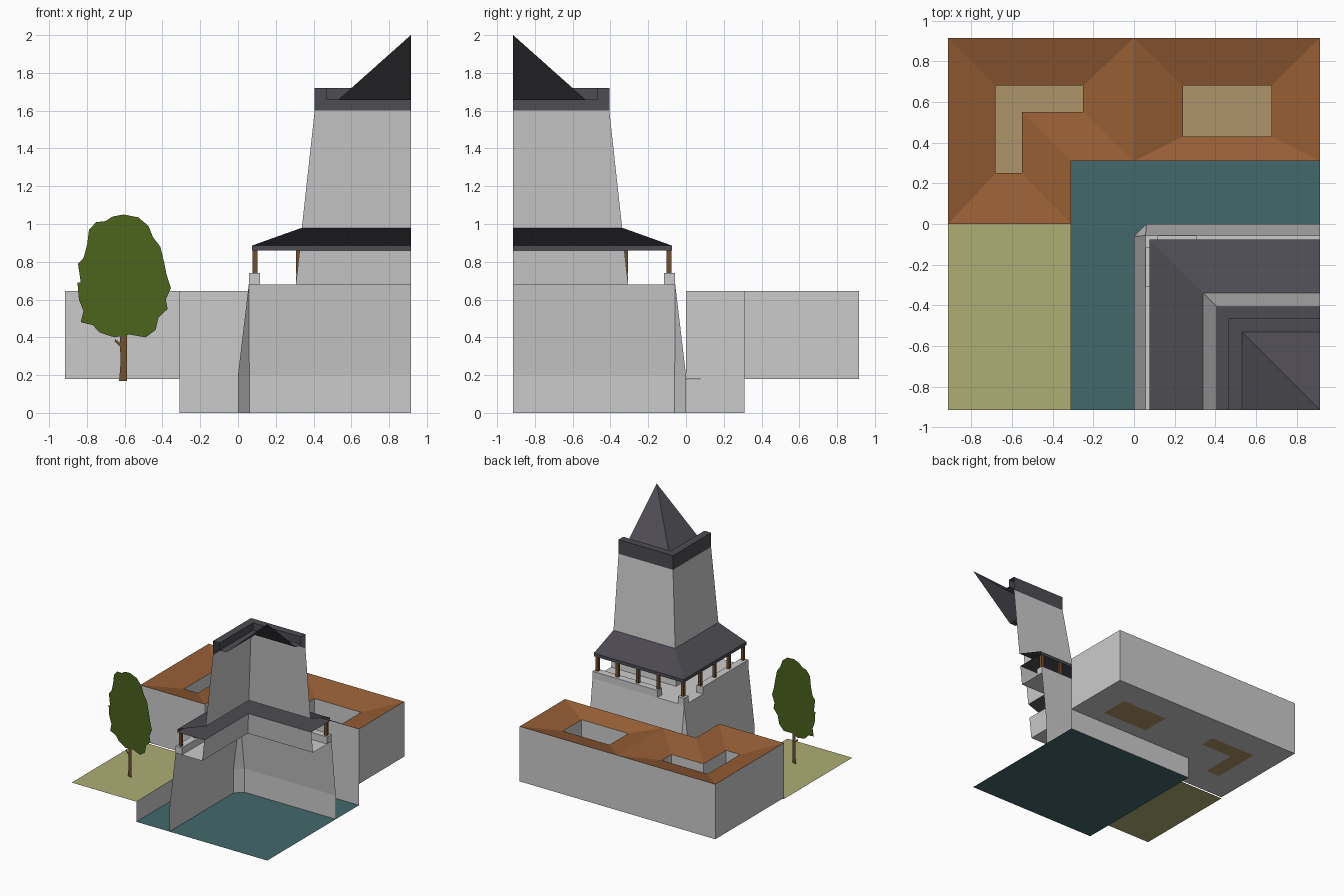
import bpy, bmesh, math
from mathutils import Vector

if "Cube" in bpy.data.objects:
    bpy.data.objects.remove(bpy.data.objects["Cube"])

E = 0.915          # half size of the square site
LOW, EAVE, DIP = 0.18, 0.645, 0.58


def mat(name, r, g, b):
    m = bpy.data.materials.new(name)
    m.diffuse_color = (r, g, b, 1)
    m.use_nodes = True
    m.node_tree.nodes["Principled BSDF"].inputs["Base Color"].default_value = m.diffuse_color
    return m


WATER = mat("water", 0.055, 0.14, 0.145)
GRASS = mat("grass", 0.42, 0.42, 0.18)
SAND = mat("sand", 0.42, 0.30, 0.14)
TILE = mat("tile", 0.30, 0.11, 0.035)
SLATE = mat("slate", 0.075, 0.072, 0.085)
WOOD = mat("wood", 0.16, 0.08, 0.032)
LEAF = mat("leaf", 0.07, 0.125, 0.012)


def build(name, polys, material=None):
    """Make an object from a list of polygons given as point lists."""
    bm = bmesh.new()
    for poly in polys:
        bm.faces.new([bm.verts.new(p) for p in poly])
    bmesh.ops.remove_doubles(bm, verts=bm.verts, dist=1e-5)
    me = bpy.data.meshes.new(name)
    bm.to_mesh(me)
    bm.free()
    ob = bpy.data.objects.new(name, me)
    bpy.context.collection.objects.link(ob)
    if material:
        me.materials.append(material)
    return ob


def flat(x0, x1, y0, y1, z):
    return [(x0, y0, z), (x1, y0, z), (x1, y1, z), (x0, y1, z)]


def box(x0, x1, y0, y1, z0, z1):
    b, t = flat(x0, x1, y0, y1, z0), flat(x0, x1, y0, y1, z1)
    sides = [[b[i], b[(i + 1) % 4], t[(i + 1) % 4], t[i]] for i in range(4)]
    return sides + [b[::-1], t]


def corner_shell(name, profile, material=None):
    """Sweep a profile of (inset, height, chamfer) round the tower corner."""
    rows = [[(a, -E, z), (a, -a - c, z), (a + c, -a, z), (E, -a, z)] for a, z, c in profile]
    polys = []
    for lo, hi in zip(rows, rows[1:]):
        for i in range(3):
            poly = []
            for p in (lo[i], hi[i], hi[i + 1], lo[i + 1]):
                if all((Vector(p) - Vector(q)).length > 1e-5 for q in poly):
                    poly.append(p)
            if len(poly) > 2:
                polys.append(poly)
    return build(name, polys, material)


# Ground: moat with its retaining walls, and lawn
build("moat_water", [flat(-0.31, E, -E, 0.31, 0)], WATER)
build("moat_wall", [
    [(-0.31, -E, 0), (-0.31, 0.31, 0), (-0.31, 0.31, LOW), (-0.31, -E, LOW - 0.01)],
    [(-0.31, 0.31, 0), (E, 0.31, 0), (E, 0.31, LOW), (-0.31, 0.31, LOW)]])
build("lawn", [flat(-E, -0.31, -E, 0, 0.17)], GRASS)


# Courtyard houses with roofs that slope inward
def house(name, outer, inner, shared):
    at = lambda p, z: (p[0], p[1], z)
    n = len(outer)
    walls, roof = [], []
    for i in range(n):
        a, b, c, d = outer[i], outer[(i + 1) % n], inner[(i + 1) % n], inner[i]
        roof.append([at(a, EAVE), at(b, EAVE), at(c, DIP), at(d, DIP)])
        walls.append([at(d, LOW), at(c, LOW), at(b, LOW), at(a, LOW)])
        walls.append([at(c, LOW), at(d, LOW), at(d, DIP), at(c, DIP)])
        if i != shared:
            walls.append([at(a, LOW), at(b, LOW), at(b, EAVE), at(a, EAVE)])
    build(name + "_walls", walls)
    build(name + "_roof", roof, TILE)
    build(name + "_courtyard", [[at(p, LOW) for p in inner]], SAND)


house("west_house",
      [(-E, 0), (-0.31, 0), (-0.31, 0.31), (0, 0.31), (0, E), (-E, E)],
      [(-0.68, 0.25), (-0.55, 0.25), (-0.55, 0.55), (-0.25, 0.55), (-0.25, 0.68), (-0.68, 0.68)], 3)
house("east_house",
      [(0, 0.31), (E, 0.31), (E, E), (0, E)],
      [(0.24, 0.43), (0.675, 0.43), (0.675, 0.68), (0.24, 0.68)], 3)

# Tower shells, open on the two cut sides
corner_shell("tower_base", [(0, 0, 0.06), (0, 0.2, 0.06), (0.057, 0.68, 0),
                            (0.306, 0.68, 0), (0.326, 0.86, 0)])
corner_shell("gallery_roof", [(0.326, 0.86, 0), (0.075, 0.86, 0), (0.075, 0.886, 0),
                              (0.338, 0.98, 0)], SLATE)
corner_shell("tower_shaft", [(0.338, 0.98, 0), (0.406, 1.6, 0)])
corner_shell("tower_battlement", [(0.406, 1.6, 0), (0.406, 1.72, 0), (0.468, 1.72, 0),
                                  (0.468, 1.657, 0), (0.53, 1.657, 0)], SLATE)
corner_shell("spire", [(0.53, 1.657, 0), (E, 2.0, 0)], SLATE)

# Gallery parapet: corner block and two long runs
P0, P1, GAP = 0.057, 0.117, 0.308
build("parapet", box(P0, P1, -P1, -P0, 0.68, 0.74))
build("parapet_west", box(P0, P1, -E, -GAP, 0.68, 0.74))
build("parapet_north", box(GAP, E, -P1, -P0, 0.68, 0.74))

# Gallery posts
R = 0.012
steps = [0.32, 0.51, 0.70, 0.89]
spots = [(0.09, -0.09)] + [(s, -0.09) for s in steps] + [(0.09, -s) for s in steps]
build("gallery_posts", [f for x, y in spots for f in box(x - R, x + R, y - R, y + R, 0.74, 0.86)], WOOD)

# Tree: flat cut-out, turned slightly
crown = [(0, 1.05), (.08, 1.035), (.135, .99), (.16, .93), (.2, .88), (.22, .80), (.235, .73),
         (.258, .66), (.23, .60), (.24, .55), (.19, .505), (.175, .44), (.12, .40), (.03, .415),
         (-.05, .40), (-.13, .425), (-.17, .465), (-.235, .48), (-.22, .54), (-.245, .60),
         (-.253, .69), (-.235, .69), (-.25, .79), (-.22, .82), (-.2, .89), (-.19, .97),
         (-.15, 1.01), (-.1, 1.015), (-.06, 1.04)]
trunk = [(-.025, .17), (.018, .17), (.018, .42), (-.02, .42), (-.02, .37), (-.045, .39),
         (-.05, .38), (-.02, .35), (-.017, .27)]
for name, outline, m in (("tree_crown", crown, LEAF), ("tree_trunk", trunk, WOOD)):
    tree = build(name, [[(x, 0, z) for x, z in outline]], m)
    tree.location = (-0.605, -0.578, 0)
    tree.rotation_euler.z = math.radians(-14.5)
